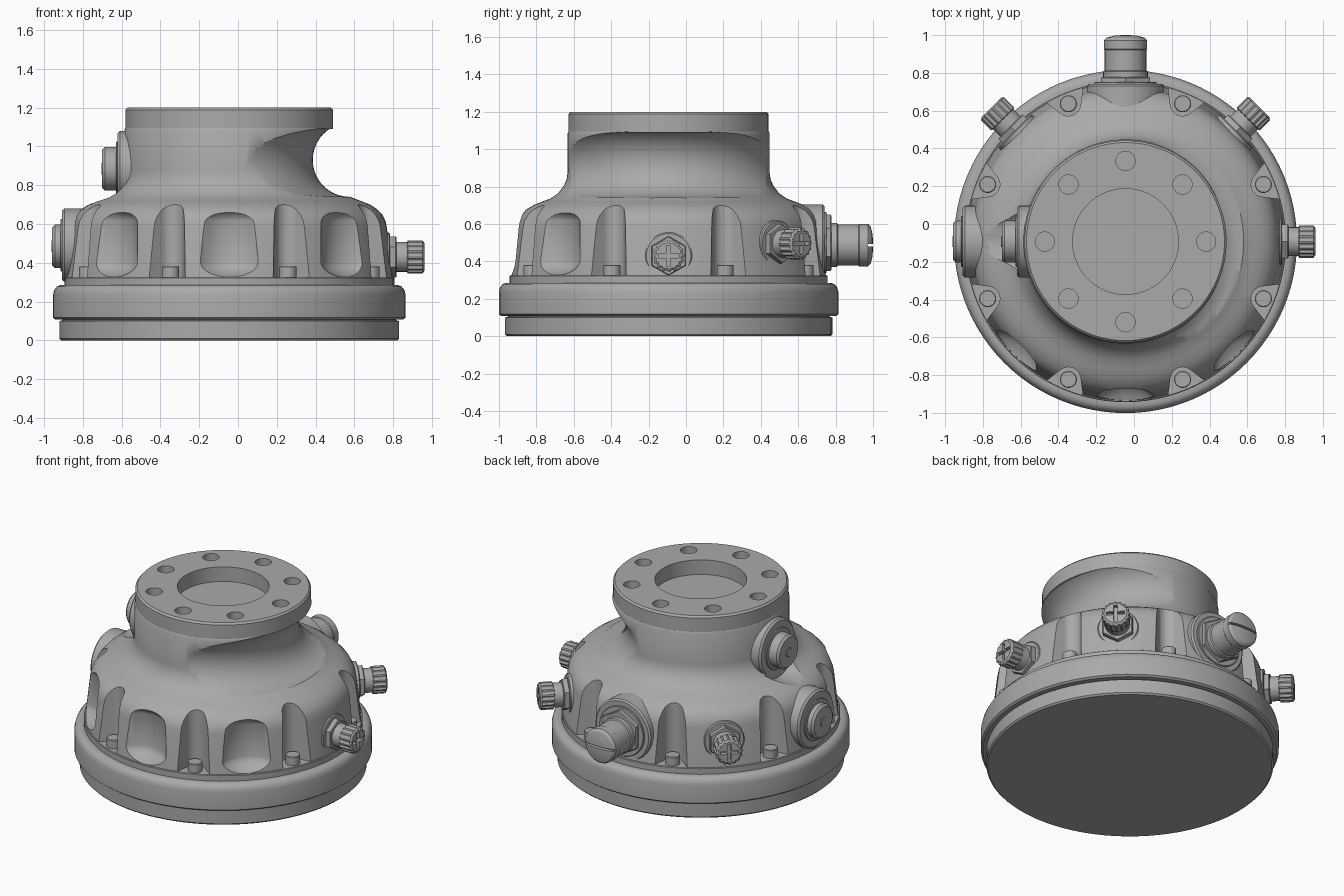
import bpy, bmesh
from math import sin, cos, pi, radians
from mathutils import Matrix, Vector

if "Cube" in bpy.data.objects:
    bpy.data.objects.remove(bpy.data.objects["Cube"])

metal = bpy.data.materials.new("plain grey")
metal.use_nodes = True
grey = (0.4, 0.4, 0.4, 1)
metal.diffuse_color = grey
metal.node_tree.nodes["Principled BSDF"].inputs["Base Color"].default_value = grey

AXIS = Matrix.Translation((-0.045, -0.093, 0))


def outward(deg, z):
    """Frame whose local z points away from the main axis."""
    return Matrix.Rotation(radians(deg), 4, 'Z') @ Matrix.Translation((0, 0, z)) @ Matrix.Rotation(pi / 2, 4, 'Y')


def finish(name, bm, frame=Matrix()):
    bmesh.ops.recalc_face_normals(bm, faces=bm.faces)
    bm.transform(AXIS @ frame)
    me = bpy.data.meshes.new(name)
    bm.to_mesh(me)
    bm.free()
    me.materials.append(metal)
    ob = bpy.data.objects.new(name, me)
    bpy.context.collection.objects.link(ob)
    shade(me)
    return ob


def shade(me):
    me.shade_smooth()
    me.set_sharp_from_angle(angle=radians(32))


def lathe(name, profile, frame=Matrix(), segs=48, teeth=1.0):
    """Spin (radius, height) points; teeth scales every other pair of columns."""
    bm = bmesh.new()
    rings = []
    for r, z in profile:
        ring = []
        for i in range(segs):
            a = 2 * pi * i / segs
            k = teeth if i % 4 > 1 else 1
            ring.append(bm.verts.new((r * k * cos(a), r * k * sin(a), z)))
        rings.append(ring)
    for lo, hi in zip(rings, rings[1:]):
        for i in range(segs):
            j = (i + 1) % segs
            bm.faces.new((lo[i], lo[j], hi[j], hi[i]))
    bm.faces.new(rings[0][::-1])
    bm.faces.new(rings[-1])
    return finish(name, bm, frame)


def disc(name, r, z0, z1, frame=Matrix(), bevel=0.0, segs=48):
    top = [(r - bevel, z1)] if bevel else []
    return lathe(name, [(r, z0), (r, z1 - bevel)] + top, frame, segs)


def box(name, size, centre, frame):
    bm = bmesh.new()
    bmesh.ops.create_cube(bm, size=1)
    bm.transform(Matrix.Translation(centre) @ Matrix.Diagonal((*size, 1)))
    return finish(name, bm, frame)


def cut(target, cutters):
    for c in cutters:
        mod = target.modifiers.new("cut", 'BOOLEAN')
        mod.operation, mod.solver, mod.object = 'DIFFERENCE', 'EXACT', c
        c.hide_render = True
    dg = bpy.context.evaluated_depsgraph_get()
    me = bpy.data.meshes.new_from_object(target.evaluated_get(dg))
    target.modifiers.clear()
    target.data = me
    shade(me)
    for c in cutters:
        bpy.data.objects.remove(c)


def wedge_cutter(deg):
    """Upright pocket with a round inner end, flaring outwards."""
    pts = [(1.05, 0.225)]
    for i in range(11):
        a = radians(120 + 12 * i)
        pts.append((0.79 + 0.065 * cos(a), 0.065 * sin(a)))
    pts.append((1.05, -0.225))
    bm = bmesh.new()
    face = bm.faces.new([bm.verts.new((x, y, 0.2)) for x, y in pts])
    up = bmesh.ops.extrude_face_region(bm, geom=[face])["geom"]
    bmesh.ops.translate(bm, verts=[v for v in up if isinstance(v, bmesh.types.BMVert)], vec=(0, 0, 0.7))
    return finish("pocket_cutter", bm, Matrix.Rotation(radians(deg), 4, 'Z'))


def scallop_cutter(deg):
    arc = [radians(-85 + 10 * i) for i in range(18)]
    prof = [(0.2 * cos(a), 0.1 * (sin(a) + (1 if a > 0 else -1))) for a in arc]
    frame = Matrix.Rotation(radians(deg), 4, 'Z') @ Matrix.Translation((0.95, 0, 0.51))
    return lathe("scallop_cutter", prof, frame, 64)


def groove_cutter():
    """Off-centre ring that hollows the neck on one side."""
    bm = bmesh.new()
    rows = []
    for i in range(96):
        a = 2 * pi * i / 96
        row = []
        for j in range(40):
            b = 2 * pi * j / 40
            r = 0.78 + 0.19 * cos(b)
            row.append(bm.verts.new((r * cos(a) - 0.16, r * sin(a), 0.93 + 0.19 * sin(b))))
        rows.append(row)
    for i in range(96):
        p, q = rows[i], rows[(i + 1) % 96]
        for j in range(40):
            k = (j + 1) % 40
            bm.faces.new((p[j], q[j], q[k], p[k]))
    return finish("groove_cutter", bm)


# Base plate and rim
lathe("base_plate", [(0.865, 0), (0.875, 0.01), (0.875, 0.1), (0.86, 0.105), (0.86, 0.13)], segs=96)
lathe("base_rim", [(0.895, 0.108), (0.908, 0.118), (0.908, 0.235), (0.902, 0.26), (0.888, 0.278),
                   (0.87, 0.285), (0.85, 0.285), (0.85, 0.322), (0.846, 0.325)], segs=96)

# Domed body with neck, pockets, scallops and side groove
body = lathe("body", [(0.842, 0.315), (0.812, 0.58), (0.805, 0.615), (0.788, 0.648), (0.762, 0.676),
                      (0.725, 0.7), (0.68, 0.718), (0.63, 0.737), (0.59, 0.765), (0.56, 0.805),
                      (0.545, 0.84), (0.54, 0.875), (0.54, 1.085), (0.535, 1.095)], segs=128)
cutters = [wedge_cutter(22.5 + 45 * i) for i in range(8)]
cutters += [scallop_cutter(d) for d in (225, 270, 315)]
cutters += [groove_cutter(), disc("spotface_cutter", 0.195, 0.575, 1.05, outward(180, 0.89))]
cut(body, cutters)

# Bolts standing in the pockets
for i in range(8):
    spot = Matrix.Rotation(radians(22.5 + 45 * i), 4, 'Z') @ Matrix.Translation((0.79, 0, 0))
    disc("pocket_bolt", 0.045, 0.31, 0.382, spot, 0.004, 24)

# Top flange with central recess and bolt holes
flange = lathe("top_flange", [(0.535, 1.09), (0.535, 1.188), (0.524, 1.2)], segs=96)
holes = [disc("recess_cutter", 0.28, 1.102, 1.3, segs=64)]
for i in range(8):
    spot = Matrix.Rotation(radians(45 * i), 4, 'Z') @ Matrix.Translation((0.427, 0, 0))
    holes.append(disc("hole_cutter", 0.051, 1.14, 1.3, spot, segs=24))
cut(flange, holes)

# Plugged ports on the right side
for label, z, r0, r1, tip in (("neck", 0.89, 0.4, 0.575, 0.655), ("body", 0.49, 0.6, 0.862, 0.912)):
    f = outward(180, z)
    disc(label + "_port_boss", 0.19, r0, r1, f, 0.012)
    disc(label + "_port_seat", 0.135, r1 - 0.01, r1 + 0.008, f, 0.004)
    low = outward(180, z - 0.005)
    disc(label + "_port_plug", 0.112, r1 - 0.01, tip, low, 0.014)
    disc(label + "_port_centre", 0.03, tip - 0.01, tip + 0.004, low, 0.002, 24)

# Knurled knobs with a crossed recess
for deg, z in ((0, 0.43), (45, 0.495), (135, 0.495)):
    f = outward(deg, z)
    disc("knob_boss", 0.125, 0.65, 0.828, f, 0.006)
    disc("knob_nut", 0.105, 0.82, 0.862, f, 0.005, 6)
    disc("knob_stem", 0.076, 0.85, 0.925, f)
    knob = lathe("knob_grip", [(0.07, 0.912), (0.086, 0.92), (0.086, 0.995), (0.072, 1.005)], f, 64, 0.92)
    cut(knob, [box("slot_cutter", s, (0, 0, 1.0), f) for s in ((0.022, 0.11, 0.05), (0.11, 0.022, 0.05))])

# Large rear connector with a slotted cap
f = outward(90, 0.5)
disc("connector_boss", 0.205, 0.55, 0.833, f, 0.01)
disc("connector_washer", 0.165, 0.82, 0.845, f, 0.004)
disc("connector_nut", 0.15, 0.84, 0.872, f, 0.006, 6)
cap = lathe("connector_cap", [(0.118, 0.86), (0.118, 0.9), (0.11, 0.905), (0.11, 1.015), (0.114, 1.02),
                              (0.114, 1.065), (0.1, 1.08), (0.06, 1.09), (0.02, 1.093)], outward(90, 0.487))
cut(cap, [box("slot_cutter", (0.014, 0.3, 0.04), (0, 0, 1.085), outward(90, 0.487))])
